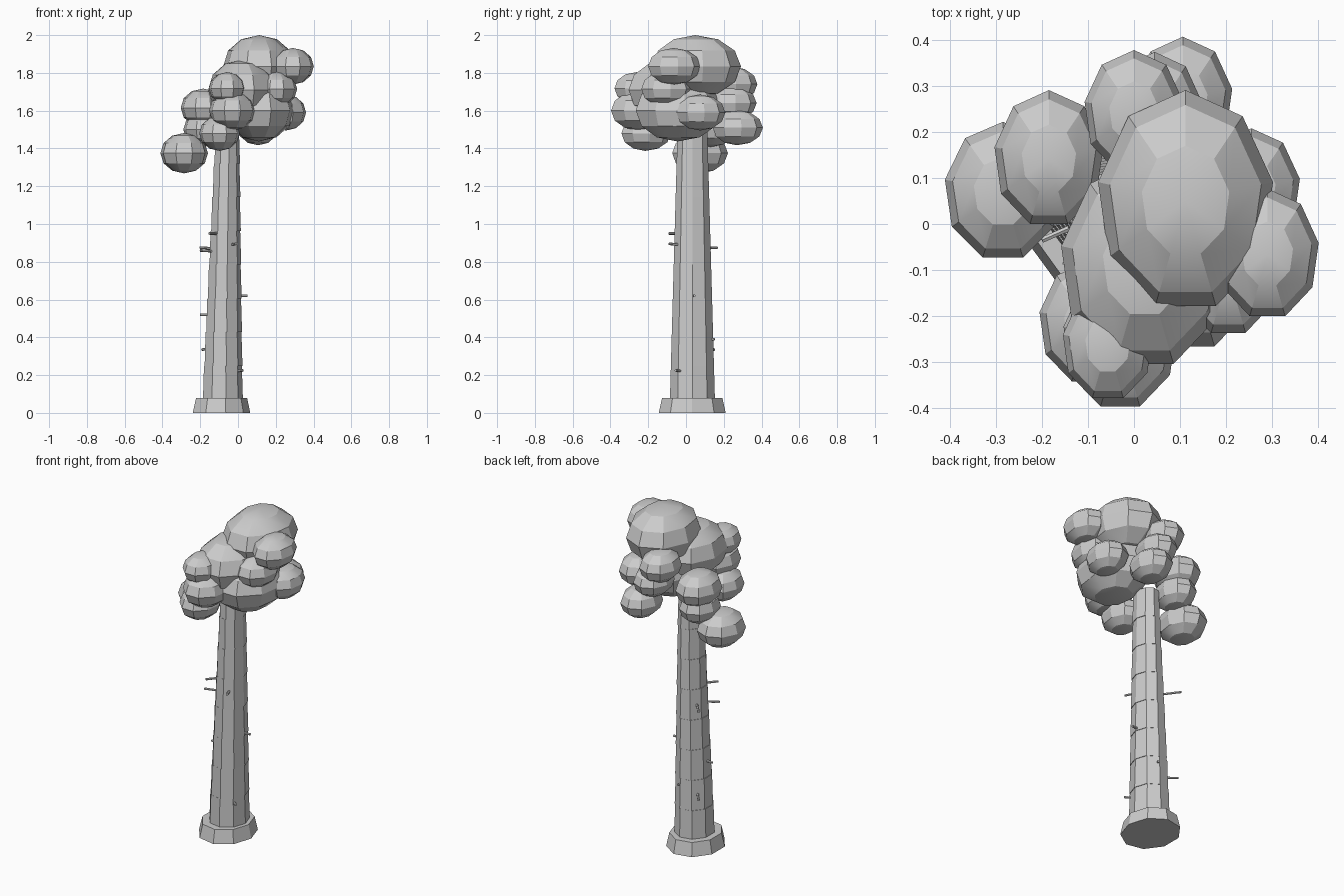
import bpy, math
from mathutils import Vector

if "Cube" in bpy.data.objects:
    bpy.data.objects.remove(bpy.data.objects["Cube"])

SIDES = 9
grey = bpy.data.materials.new("plain grey")
grey.diffuse_color = (0.6, 0.6, 0.6, 1)
grey.use_nodes = True
grey.node_tree.nodes["Principled BSDF"].inputs["Base Color"].default_value = grey.diffuse_color


def finish(ob, name):
    ob.name = name
    ob.data.materials.append(grey)
    bpy.ops.object.shade_smooth_by_angle(angle=math.radians(25))
    return ob


def loft(name, lower, upper):
    """Closed frustum between two rings given as (x, y, z, rx, ry)."""
    verts = []
    for x, y, z, rx, ry in (lower, upper):
        for i in range(SIDES):
            a = math.tau * i / SIDES
            verts.append((x + rx * math.cos(a), y + ry * math.sin(a), z))
    faces = [(i, (i + 1) % SIDES, SIDES + (i + 1) % SIDES, SIDES + i) for i in range(SIDES)]
    faces += [tuple(reversed(range(SIDES))), tuple(range(SIDES, 2 * SIDES))]
    me = bpy.data.meshes.new(name)
    me.from_pydata(verts, [], faces)
    ob = bpy.data.objects.new(name, me)
    bpy.context.collection.objects.link(ob)
    bpy.ops.object.select_all(action='DESELECT')
    ob.select_set(True)
    bpy.context.view_layer.objects.active = ob
    return finish(ob, name)


def foliage(name, center, radii):
    bpy.ops.mesh.primitive_uv_sphere_add(segments=SIDES, ring_count=6, radius=1)
    ob = bpy.context.object
    for v in ob.data.vertices:
        v.co = Vector(center) + Vector(c * r for c, r in zip(v.co, radii))
    finish(ob, name)


def twig(name, start, end):
    a, b = Vector(start), Vector(end)
    bpy.ops.mesh.primitive_cylinder_add(vertices=6, radius=0.007, depth=(b - a).length,
                                        location=(a + b) / 2)
    ob = bpy.context.object
    ob.rotation_euler = (b - a).to_track_quat('Z', 'Y').to_euler()
    finish(ob, name)


# flared foot of the trunk
loft("trunk_foot", (-0.092, 0.033, 0, 0.157, 0.180), (-0.091, 0.033, 0.08, 0.139, 0.162))

# trunk in stacked tapering sections, each nudged sideways
N = 8
for i in range(N):
    def ring(t):
        return (-0.083 + 0.024 * i / (N - 1), 0.034, 0.07 + 1.43 * t,
                0.109 - 0.045 * t, 0.121 - 0.041 * t)
    loft(f"trunk_section_{i + 1}", ring(i / N), ring((i + 1) / N))

# short broken twigs on the trunk: start, end
twigs = [
    ((-0.10, -0.03, 0.95), (-0.152, -0.09, 0.95)),
    ((-0.04, -0.02, 0.89), (-0.010, -0.09, 0.895)),
    ((-0.12, 0.07, 0.87), (-0.200, 0.165, 0.875)),
    ((-0.12, 0.00, 0.855), (-0.200, -0.035, 0.86)),
    ((-0.02, 0.04, 0.62), (0.050, 0.045, 0.62)),
    ((-0.13, 0.03, 0.52), (-0.200, 0.035, 0.52)),
    ((-0.13, 0.08, 0.345), (-0.190, 0.15, 0.335)),
    ((-0.03, -0.01, 0.22), (0.025, -0.055, 0.225)),
    ((-0.07, 0.10, 0.39), (-0.050, 0.15, 0.39)),
]
for i, (a, b) in enumerate(twigs):
    twig(f"twig_{i + 1}", a, b)

# foliage clumps: centre and radii
clumps = {
    "crown_top": ((0.112, 0.049, 1.835), (0.193, 0.242, 0.165)),
    "crown_front": ((0.023, -0.088, 1.71), (0.184, 0.230, 0.160)),
    "crown_low": ((0.110, -0.045, 1.602), (0.190, 0.235, 0.165)),
    "clump_front_high": ((-0.057, -0.262, 1.718), (0.099, 0.124, 0.086)),
    "clump_front_mid": ((-0.030, -0.250, 1.60), (0.125, 0.156, 0.105)),
    "clump_front_low": ((-0.098, -0.215, 1.48), (0.109, 0.135, 0.093)),
    "clump_right_high": ((0.290, -0.066, 1.835), (0.113, 0.143, 0.097)),
    "clump_right_mid": ((0.205, -0.105, 1.715), (0.110, 0.140, 0.095)),
    "clump_right_low": ((0.255, 0.075, 1.59), (0.107, 0.133, 0.095)),
    "clump_back_low": ((0.106, 0.270, 1.51), (0.109, 0.137, 0.093)),
    "clump_back_high": ((0.000, 0.242, 1.74), (0.109, 0.136, 0.093)),
    "clump_back_mid": ((0.045, 0.240, 1.64), (0.105, 0.134, 0.090)),
    "clump_left_high": ((-0.185, 0.141, 1.615), (0.120, 0.150, 0.102)),
    "clump_left_mid": ((-0.185, 0.130, 1.50), (0.106, 0.134, 0.092)),
    "clump_left_low": ((-0.285, 0.070, 1.375), (0.128, 0.152, 0.107)),
}
for name, (center, radii) in clumps.items():
    foliage(name, center, radii)
